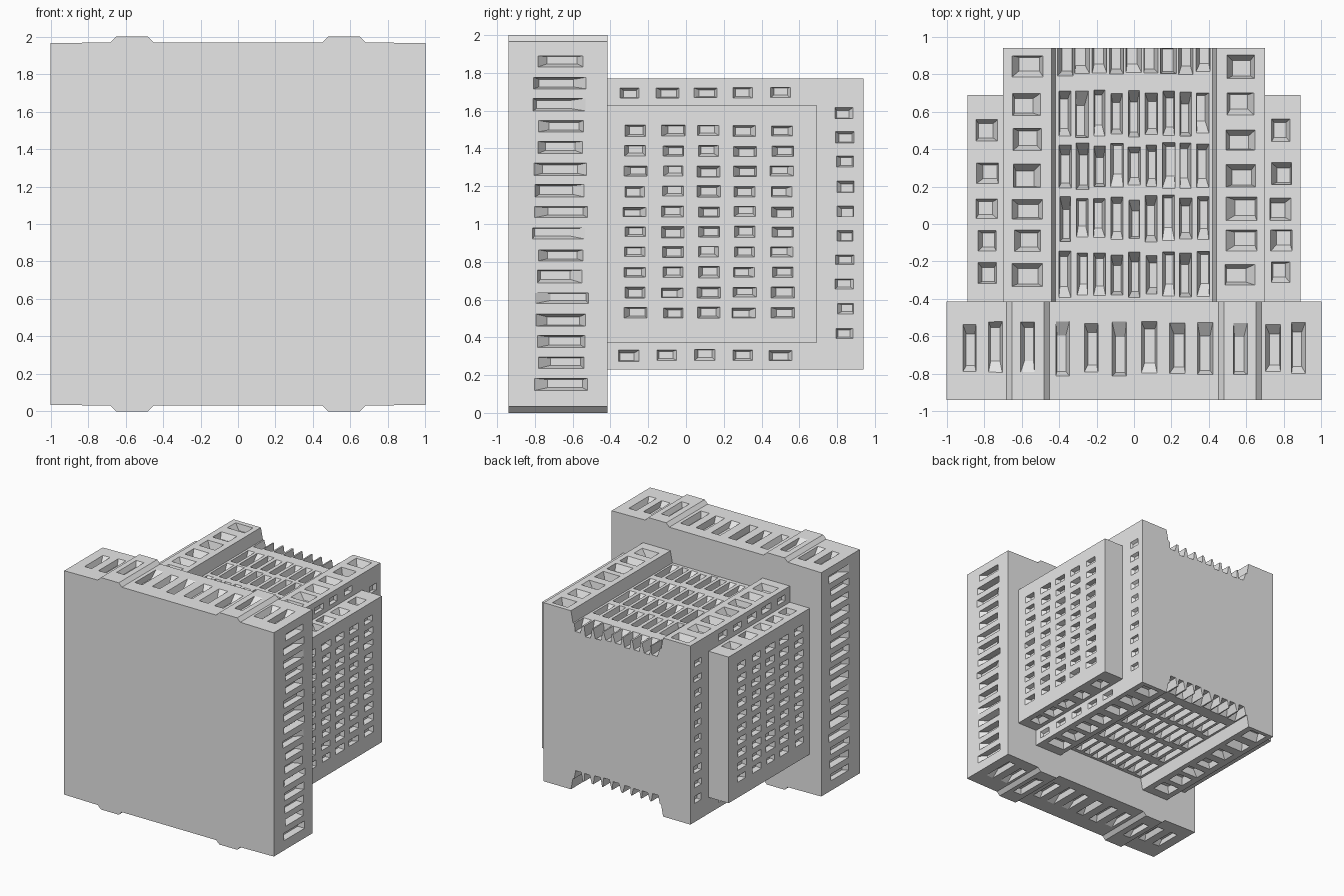
import bpy
import bmesh
import random
from mathutils import Vector

random.seed(4)
if "Cube" in bpy.data.objects:
    bpy.data.objects.remove(bpy.data.objects["Cube"], do_unlink=True)

concrete = bpy.data.materials.new("pale grey concrete")
concrete.use_nodes = True
GREY = (0.8, 0.8, 0.8, 1)
concrete.diffuse_color = GREY
concrete.node_tree.nodes["Principled BSDF"].inputs["Base Color"].default_value = GREY

MID = 1.0  # height of the horizontal symmetry plane


def make_object(name, bm):
    bmesh.ops.recalc_face_normals(bm, faces=bm.faces)
    mesh = bpy.data.meshes.new(name)
    bm.to_mesh(mesh)
    bm.free()
    mesh.materials.append(concrete)
    obj = bpy.data.objects.new(name, mesh)
    bpy.context.collection.objects.link(obj)
    return obj


def extrude_profile(name, upper, y0, y1):
    """Extrude an outline, given by its upper half, along y."""
    outline = [(x, MID + h) for x, h in upper]
    outline += [(x, MID - h) for x, h in reversed(upper)]
    bm = bmesh.new()
    face = bm.faces.new([bm.verts.new((x, y0, z)) for x, z in outline])
    moved = bmesh.ops.extrude_face_region(bm, geom=[face])["geom"]
    verts = [g for g in moved if isinstance(g, bmesh.types.BMVert)]
    bmesh.ops.translate(bm, vec=(0, y1 - y0, 0), verts=verts)
    return make_object(name, bm)


def pit(bm, axis, side, surface, u, v, w, h, depth):
    """Add a tapered window cutter with a slightly irregular floor."""
    w *= random.uniform(0.88, 1.08)
    h *= random.uniform(0.88, 1.08)
    du, dv = random.uniform(-0.15, 0.15) * w, random.uniform(-0.15, 0.15) * h
    depth *= random.uniform(0.8, 1.1)
    rings = []
    for offset, scale, k in ((0.01, 1.05, 0), (-depth, 0.65, 1)):
        ring = []
        for a, b in ((-1, -1), (1, -1), (1, 1), (-1, 1)):
            p = u + du * k + a * w * scale / 2
            q = v + dv * k + b * h * scale / 2
            n = surface + side * offset
            co = (n, p, q) if axis == "x" else (p, q, n)
            ring.append(bm.verts.new(Vector(co)))
        rings.append(ring)
    outer, inner = rings
    bm.faces.new(outer)
    bm.faces.new(inner)
    for i in range(4):
        j = (i + 1) % 4
        bm.faces.new((outer[i], outer[j], inner[j], inner[i]))


def carve(obj, bm):
    """Cut all the pits out of a part."""
    cutter = make_object("window_cutter", bm)
    cutter.hide_render = True
    mod = obj.modifiers.new("windows", "BOOLEAN")
    mod.operation = "DIFFERENCE"
    mod.solver = "EXACT"
    mod.object = cutter
    bpy.context.view_layer.objects.active = obj
    bpy.ops.object.modifier_apply(modifier=mod.name)
    bpy.data.objects.remove(cutter, do_unlink=True)


SIDES = (-1, 1)

# Podium slab with two raised bands on its upper and lower edges
half = [(0.45, 0.97), (0.48, 1.0), (0.65, 1.0), (0.68, 0.97), (1.0, 0.965)]
podium = extrude_profile(
    "podium", [(-x, h) for x, h in reversed(half)] + half, -0.94, -0.415)
cuts = bmesh.new()
for s in SIDES:
    for i in range(16):
        pit(cuts, "x", s, s * 1.0, -0.665, 0.15 + i * 0.114, 0.27, 0.065, 0.05)
    for m in SIDES:
        for x in (0.08, 0.23, 0.38, 0.57, 0.74, 0.88):
            top = 1.0 if x == 0.57 else 0.97
            pit(cuts, "z", s, MID + s * top, m * x, -0.66, 0.08, 0.28, 0.05)
carve(podium, cuts)

# Tower core: outer piers with a sunken ribbed bay between them
half = [(0.42, 0.67), (0.44, 0.77), (0.70, 0.77)]
core = extrude_profile(
    "tower_core", [(-x, h) for x, h in reversed(half)] + half, -0.42, 0.94)
cuts = bmesh.new()
for s in SIDES:
    # Sunken bay windows, with the last row open at the end wall
    for i in range(9):
        x = (i - 4) * 0.092
        for y in (-0.27, 0.03, 0.31, 0.59):
            pit(cuts, "z", s, MID + s * 0.67, x, y, 0.064, 0.23, 0.08)
        pit(cuts, "z", s, MID + s * 0.67, x, 0.9, 0.08, 0.2, 0.08)
    for m in SIDES:
        # Pier windows
        for y in (-0.27, -0.09, 0.08, 0.26, 0.45, 0.64, 0.84):
            pit(cuts, "z", s, MID + s * 0.77, m * 0.57, y, 0.16, 0.12, 0.06)
        # Small windows beyond the wings
        for y in (-0.3, -0.1, 0.1, 0.3, 0.5):
            pit(cuts, "x", m, m * 0.70, y, MID + s * 0.695, 0.12, 0.06, 0.03)
for m in SIDES:
    for i in range(10):
        pit(cuts, "x", m, m * 0.70, 0.84, 0.42 + i * 0.13, 0.1, 0.06, 0.025)
carve(core, cuts)

# Side wings with a grid of small windows
for m, label in ((-1, "right_wing"), (1, "left_wing")):
    edges = sorted((m * 0.68, m * 0.89))
    wing = extrude_profile(label, [(x, 0.63) for x in edges], -0.42, 0.69)
    cuts = bmesh.new()
    for y in (-0.27, -0.07, 0.12, 0.31, 0.51):
        for i in range(10):
            pit(cuts, "x", m, m * 0.89, y, 0.53 + i * 0.107, 0.12, 0.058, 0.04)
    for s in SIDES:
        for y in (-0.26, -0.09, 0.08, 0.27, 0.5):
            pit(cuts, "z", s, MID + s * 0.63, m * 0.785, y, 0.11, 0.12, 0.05)
    carve(wing, cuts)
